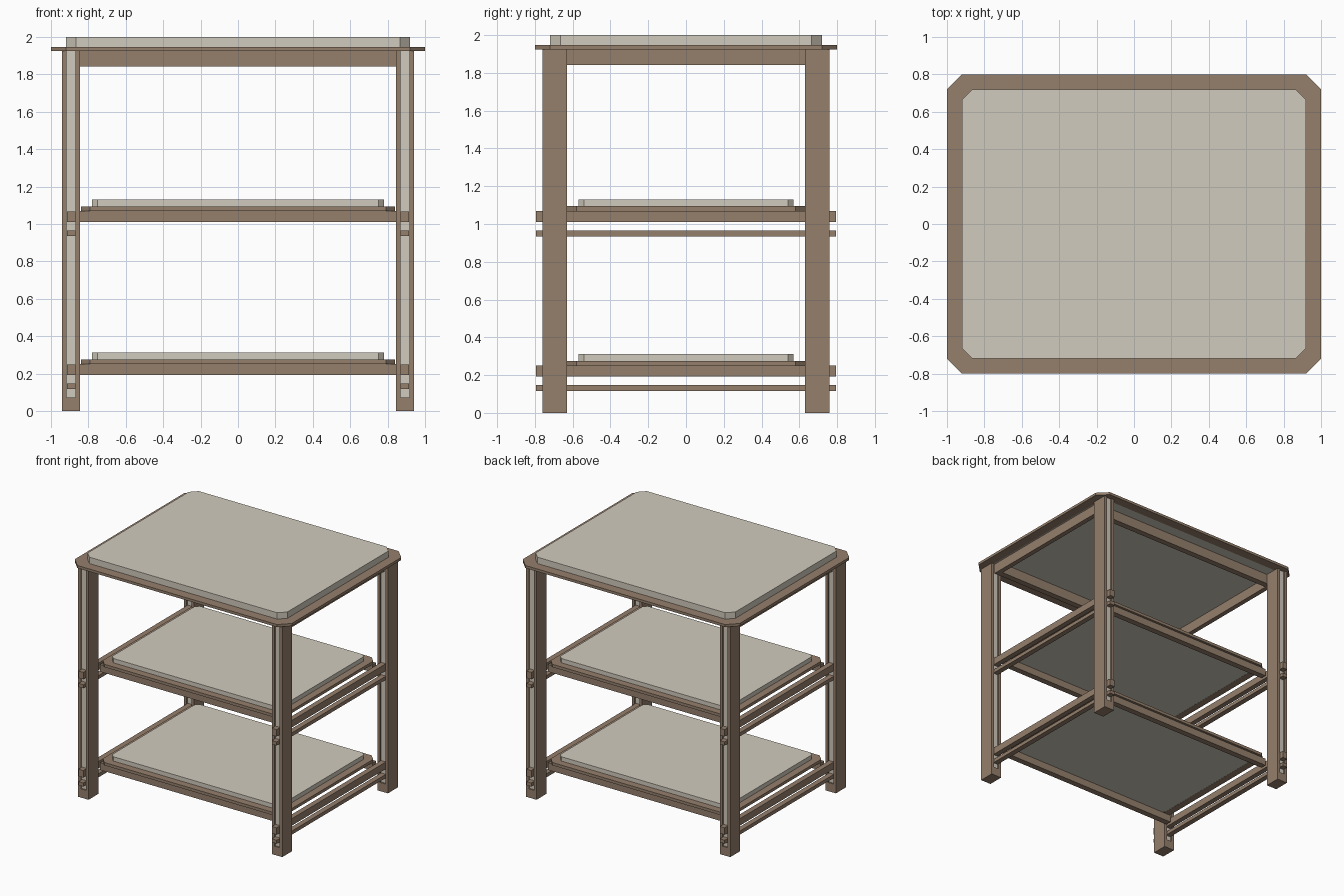
import bpy, bmesh

if "Cube" in bpy.data.objects:
    bpy.data.objects.remove(bpy.data.objects["Cube"])


def material(name, rgb):
    m = bpy.data.materials.new(name)
    m.diffuse_color = (*rgb, 1)
    m.use_nodes = True
    m.node_tree.nodes["Principled BSDF"].inputs["Base Color"].default_value = m.diffuse_color
    return m


WOOD = material("brown_wood", (0.30, 0.215, 0.15))
CREAM = material("cream_panel", (0.64, 0.60, 0.51))


def finish(name, bm, mat):
    bmesh.ops.recalc_face_normals(bm, faces=bm.faces)
    me = bpy.data.meshes.new(name)
    bm.to_mesh(me)
    bm.free()
    me.materials.append(mat)
    ob = bpy.data.objects.new(name, me)
    bpy.context.collection.objects.link(ob)
    return ob


def box(name, x, y, z, mat=WOOD):
    """Box from (min, max) ranges."""
    bm = bmesh.new()
    bmesh.ops.create_cube(bm, size=1)
    for v in bm.verts:
        v.co = [r[0] + (c + 0.5) * (r[1] - r[0]) for c, r in zip(v.co, (x, y, z))]
    return finish(name, bm, mat)


def octagon(a, b, c):
    return [(a, b - c), (a - c, b), (c - a, b), (-a, b - c),
            (-a, c - b), (c - a, -b), (a - c, -b), (a, c - b)]


def slab(name, half, cham, z, mat):
    """Rectangular slab with cut corners."""
    bm = bmesh.new()
    lo, hi = [[bm.verts.new((x, y, h)) for x, y in octagon(*half, cham)] for h in z]
    bm.faces.new(lo)
    bm.faces.new(hi)
    for i in range(8):
        j = (i + 1) % 8
        bm.faces.new((lo[i], lo[j], hi[j], hi[i]))
    return finish(name, bm, mat)


def ring(name, outer, oc, inner, ic, z):
    """Frame with cut corners, open in the middle."""
    bm = bmesh.new()
    loops = [[bm.verts.new((x, y, h)) for x, y in octagon(*half, c)]
             for half, c, h in ((outer, oc, z[0]), (outer, oc, z[1]),
                                (inner, ic, z[1]), (inner, ic, z[0]))]
    for k in range(4):
        p, q = loops[k], loops[(k + 1) % 4]
        for i in range(8):
            j = (i + 1) % 8
            bm.faces.new((p[i], p[j], q[j], q[i]))
    return finish(name, bm, WOOD)


def span(s, a, b):
    return tuple(sorted((s * a, s * b)))


# Table top: frame and raised panel
ring("top_frame", (1, 0.8), 0.08, (0.92, 0.72), 0.055, (1.925, 1.947))
slab("top_panel", (0.92, 0.72), 0.055, (1.926, 2.0), CREAM)

# Aprons under the top
for s, n in ((-1, "front"), (1, "back")):
    box(n + "_apron", (-0.87, 0.87), span(s, 0.58, 0.63), (1.842, 1.925))
for s, n in ((-1, "left"), (1, "right")):
    box(n + "_apron", span(s, 0.87, 0.91), (-0.63, 0.63), (1.842, 1.925))

# Legs: two side plates, solid foot and pale core
for sx, nx in ((-1, "left"), (1, "right")):
    for sy, ny in ((-1, "front"), (1, "back")):
        n = f"{ny}_{nx}_leg"
        y = span(sy, 0.63, 0.76)
        box(n + "_outer_plate", span(sx, 0.916, 0.94), y, (0, 1.925))
        box(n + "_inner_plate", span(sx, 0.845, 0.868), y, (0, 1.925))
        box(n + "_foot", span(sx, 0.868, 0.916), y, (0, 0.072))
        box(n + "_core", span(sx, 0.868, 0.916), span(sy, 0.642, 0.748), (0.072, 1.925), CREAM)

# Two shelves with their rails
for level, z in (("lower", 0.192), ("middle", 1.01)):
    ring(level + "_shelf_frame", (0.84, 0.63), 0.05, (0.78, 0.57), 0.03, (z + 0.06, z + 0.084))
    slab(level + "_shelf_panel", (0.78, 0.57), 0.03, (z + 0.061, z + 0.12), CREAM)
    for s, n in ((-1, "front"), (1, "back")):
        box(f"{level}_{n}_rail", (-0.845, 0.845), span(s, 0.56, 0.61), (z, z + 0.06))
    # Side rails pass through the legs
    for s, n in ((-1, "left"), (1, "right")):
        box(f"{level}_{n}_rail", span(s, 0.869, 0.913), (-0.795, 0.795), (z, z + 0.058))
        box(f"{level}_{n}_thin_rail", span(s, 0.869, 0.913), (-0.795, 0.795), (z - 0.075, z - 0.045))
